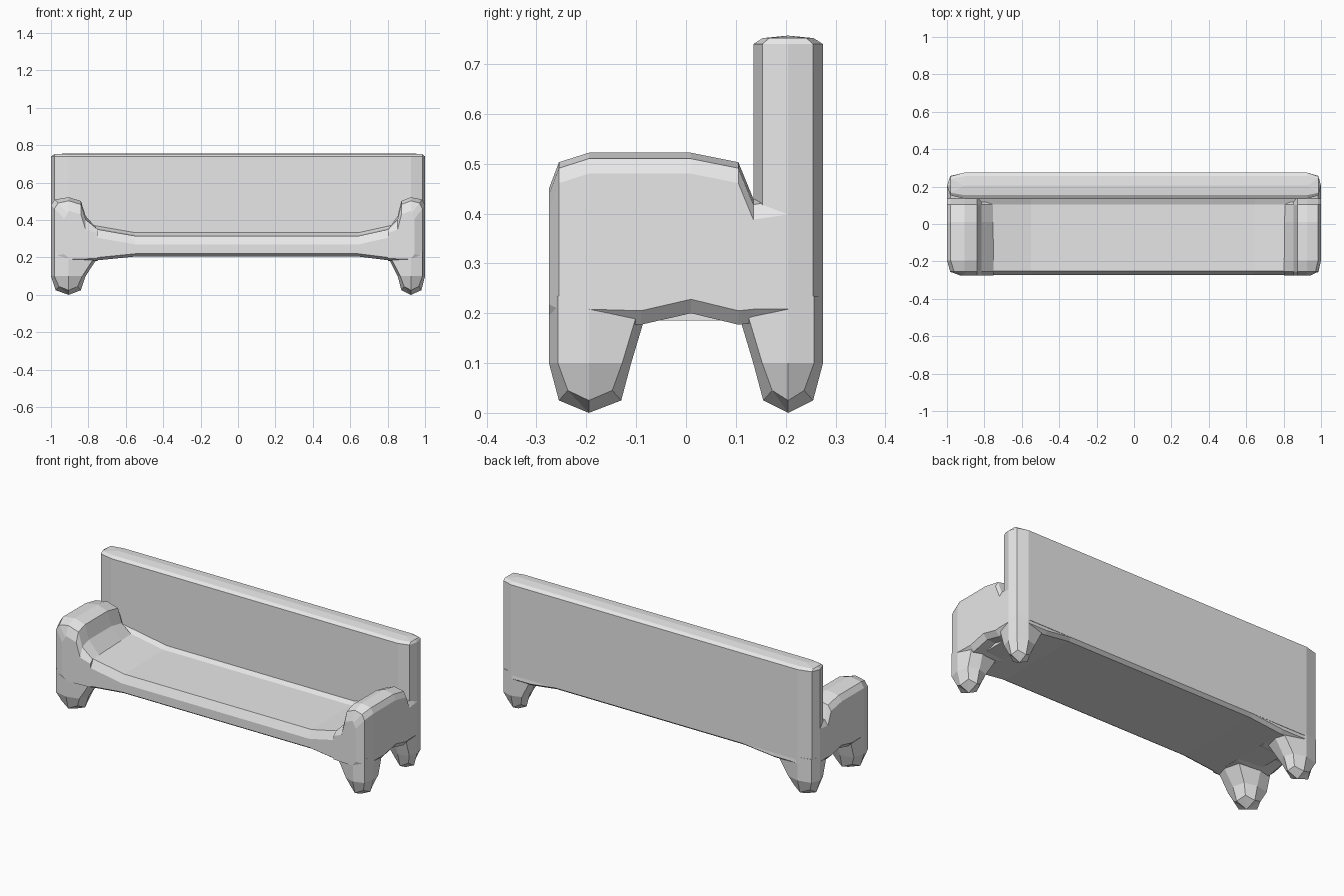
import bpy
import bmesh

cube = bpy.data.objects.get("Cube")
if cube:
    bpy.data.objects.remove(cube)

grey = bpy.data.materials.new("plain grey")
grey.use_nodes = True
colour = (0.8, 0.8, 0.8, 1)
grey.diffuse_color = colour
grey.node_tree.nodes["Principled BSDF"].inputs["Base Color"].default_value = colour


def side_x(side, d):
    """Distance d inward from an end; the +x end is a little slimmer."""
    return side * (1 - d * (0.79 if side > 0 else 1))


def loft(name, rings):
    """Skin a list of equal rings of points and close both ends."""
    bm = bmesh.new()
    loops = [[bm.verts.new(p) for p in ring] for ring in rings]
    n = len(loops[0])
    for a, b in zip(loops, loops[1:]):
        for i in range(n):
            j = (i + 1) % n
            bm.faces.new((a[i], a[j], b[j], b[i]))
    bm.faces.new(loops[0])
    bm.faces.new(loops[-1])
    bmesh.ops.remove_doubles(bm, verts=bm.verts, dist=0.0005)
    bmesh.ops.recalc_face_normals(bm, faces=bm.faces)
    mesh = bpy.data.meshes.new(name)
    bm.to_mesh(mesh)
    bm.free()
    mesh.materials.append(grey)
    obj = bpy.data.objects.new(name, mesh)
    bpy.context.collection.objects.link(obj)
    return obj


# Legs: faceted posts with a pointed foot, flaring into the body
def leg_ring(side, yc, d0, d1, y0, y1, z, lift=0):
    c, k = 0.095, 0.018
    plan = [(d0, yc, 0), (d0 + k, y0 + k, lift), (c, y0, 0), (d1 - k, y0 + k, lift),
            (d1, yc, 0), (d1 - k, y1 - k, lift), (c, y1, 0), (d0 + k, y1 - k, lift)]
    return [(side_x(side, d), y, z + dz) for d, y, dz in plan]


def leg(name, side, yc, foot, shin, hip):
    loft(name, [
        [(side_x(side, 0.095), yc, 0)] * 8,
        leg_ring(side, yc, 0.025, 0.16, *foot, 0.025, 0.02),
        leg_ring(side, yc, 0, 0.185, *shin, 0.1),
        leg_ring(side, yc, 0, 0.25, *hip, 0.2),
        leg_ring(side, yc, 0, 0.25, *hip, 0.235)])


# Arms: cross-sections from front to back, rounded over the top
def arm_ring(side, y, top, edge, base):
    section = [(edge + 0.03, base), (edge, base + 0.028), (edge, top - 0.042),
               (edge + 0.02, top - 0.012), (0.095, top), (0.16, top - 0.02),
               (0.185, top - 0.1), (0.25, min(0.35, top - 0.12)), (0.25, base + 0.005)]
    return [(side_x(side, d), y, z) for d, z in section]


for side, label in ((-1, "right"), (1, "left")):
    leg("front_leg_" + label, side, -0.195,
        (-0.255, -0.13), (-0.275, -0.11), (-0.275, -0.08))
    leg("back_leg_" + label, side, 0.205,
        (0.155, 0.255), (0.135, 0.275), (0.105, 0.275))
    stations = [(-0.275, 0.45, 0.07, 0.19), (-0.255, 0.503, 0.018, 0.18),
                (-0.195, 0.522, 0, 0.18), (-0.09, 0.522, 0, 0.177),
                (0.01, 0.522, 0, 0.2), (0.105, 0.503, 0, 0.177),
                (0.135, 0.43, 0, 0.18), (0.205, 0.44, 0, 0.18)]
    loft("arm_" + label, [arm_ring(side, *s) for s in stations])


# Seat: thin in the middle, thickening towards the arms
def seat_ring(side, d, base, top):
    section = [(-0.25, base), (-0.272, base + 0.015), (-0.272, top - 0.05),
               (-0.25, top - 0.005), (0.105, top), (0.14, top + 0.015),
               (0.255, top), (0.275, base + 0.015), (0.255, base)]
    return [(side_x(side, d), y, z) for y, z in section]


shape = [(0.1, 0.185, 0.38), (0.25, 0.185, 0.355), (0.45, 0.205, 0.32)]
loft("seat", [seat_ring(-1, *s) for s in shape]
     + [seat_ring(1, *s) for s in reversed(shape)])


# Backrest: upright slab with chamfered ends and a shallow ridge on top
def back_ring(z, squash=1, inset=0):
    half = [(0.095, -0.07), (0.018, -0.052), (0, 0), (0.018, 0.05), (0.095, 0.07)]
    ends = [(-1, half), (1, half[::-1])]
    return [(side_x(s, max(d, inset)), 0.205 + y * squash, z)
            for s, pts in ends for d, y in pts]


loft("backrest", [back_ring(0.22), back_ring(0.74),
                  back_ring(0.752, 0.73, 0.018), back_ring(0.757, 0, 0.095)])
